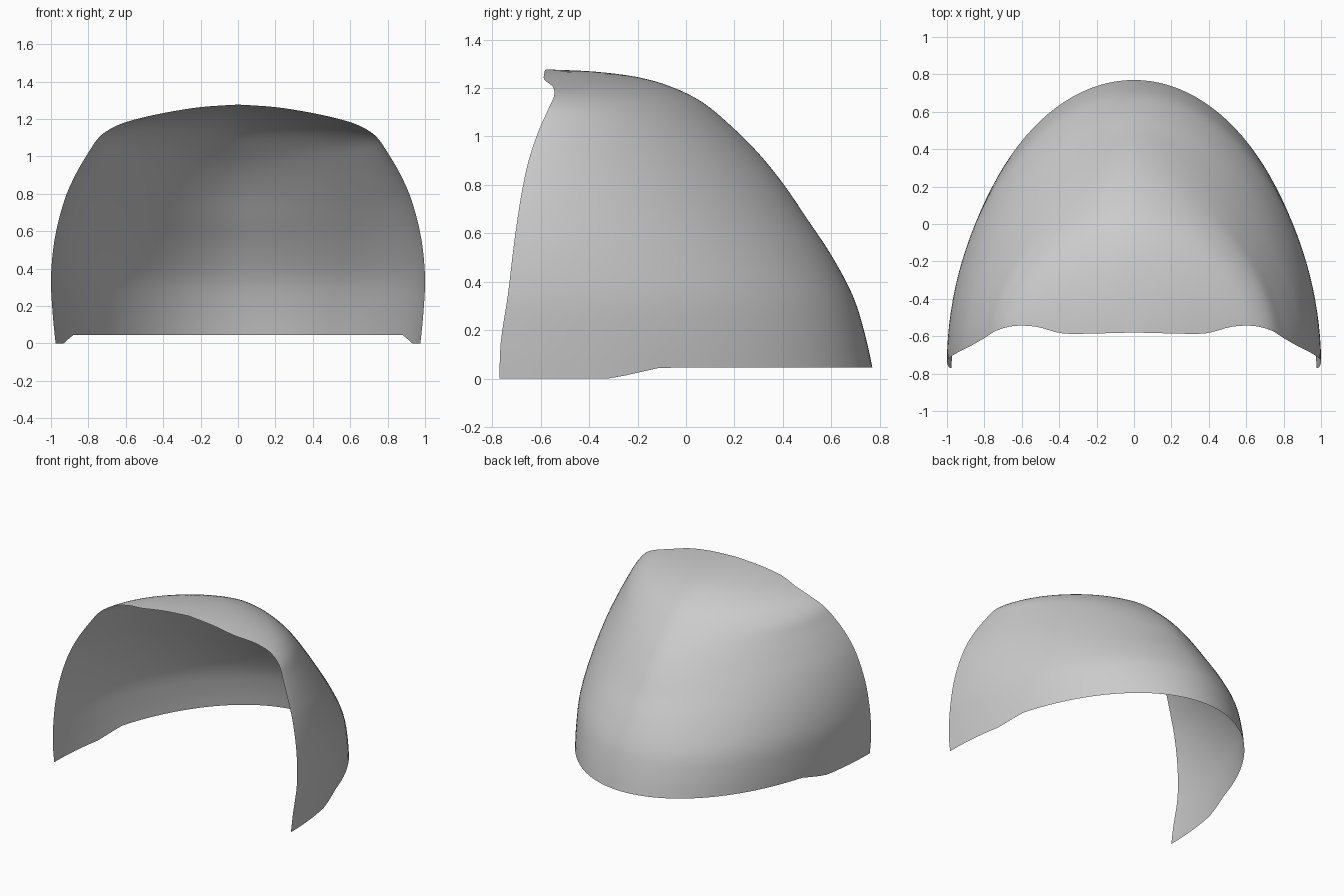
import bpy, bmesh, math

if "Cube" in bpy.data.objects:
    bpy.data.objects.remove(bpy.data.objects["Cube"])

# Level curves from rim to crown:
# half width, front edge y, front edge z, back y, back z, plan exponent (2 = ellipse)
LEVELS = [
    (.975, -.77, .00, .77, .045, 2.0), (.99, -.765, .15, .74, .18, 1.98),
    (1.0, -.735, .35, .69, .34, 1.92), (.98, -.71, .56, .60, .51, 1.82),
    (.93, -.68, .76, .50, .66, 1.74), (.87, -.65, .90, .405, .80, 1.68),
    (.80, -.61, 1.02, .30, .93, 1.66), (.735, -.57, 1.11, .19, 1.04, 1.66),
    (.64, -.545, 1.168, .07, 1.14, 1.66), (.52, -.55, 1.205, -.06, 1.205, 1.68),
    (.38, -.585, 1.235, -.20, 1.245, 1.75), (.20, -.585, 1.263, -.38, 1.268, 1.9),
    (.0, -.58, 1.277, -.58, 1.277, 2.0),
]
SUB, SEG = 4, 64


def smooth_levels(rows, sub):
    """Catmull-Rom resampling of the level table."""
    out = []
    n = len(rows)
    for i in range(n - 1):
        p = [rows[max(0, min(n - 1, i + k))] for k in (-1, 0, 1, 2)]
        for s in range(sub):
            t = s / sub
            out.append([b + .5 * t * (c - a + t * (2*a - 5*b + 4*c - d + t * (3*(b - c) + d - a)))
                        for a, b, c, d in zip(*p)])
    out.append(list(rows[-1]))
    return out


def ramp(a, b, x):
    return max(0, min(1, (x - a) / (b - a)))


# Hood shell: rounded U-shaped rows closing to a point at the crown's front edge
bm = bmesh.new()
rows = smooth_levels(LEVELS, SUB)
grid = []
for k, (w, f, zf, b, zb, p) in enumerate(rows[:-1]):
    row = []
    low = max(0, 1 - k / (2 * SUB))     # rim follows its own small step in height
    for j in range(SEG + 1):
        a = math.pi * j / SEG
        c, s = math.cos(a), max(0, math.sin(a))
        fx = math.copysign(abs(c) ** (2 / p), c)
        fy = s ** (2 / p)
        mix = low * ramp(.3, .43, fy) + (1 - low) * fy
        row.append(bm.verts.new((min(1, w) * fx, f + (b - f) * fy, zf + (zb - zf) * mix)))
    grid.append(row)
w, f, zf, b, zb, p = rows[-1]
tip = bm.verts.new((0, f, zf))
for r0, r1 in zip(grid, grid[1:]):
    for j in range(SEG):
        bm.faces.new((r0[j], r0[j + 1], r1[j + 1], r1[j]))
for j in range(SEG):
    bm.faces.new((grid[-1][j], grid[-1][j + 1], tip))
mesh = bpy.data.meshes.new("hood_shell")
bm.to_mesh(mesh)
bm.free()
mesh.shade_smooth()
hood = bpy.data.objects.new("hood_shell", mesh)
bpy.context.collection.objects.link(hood)
